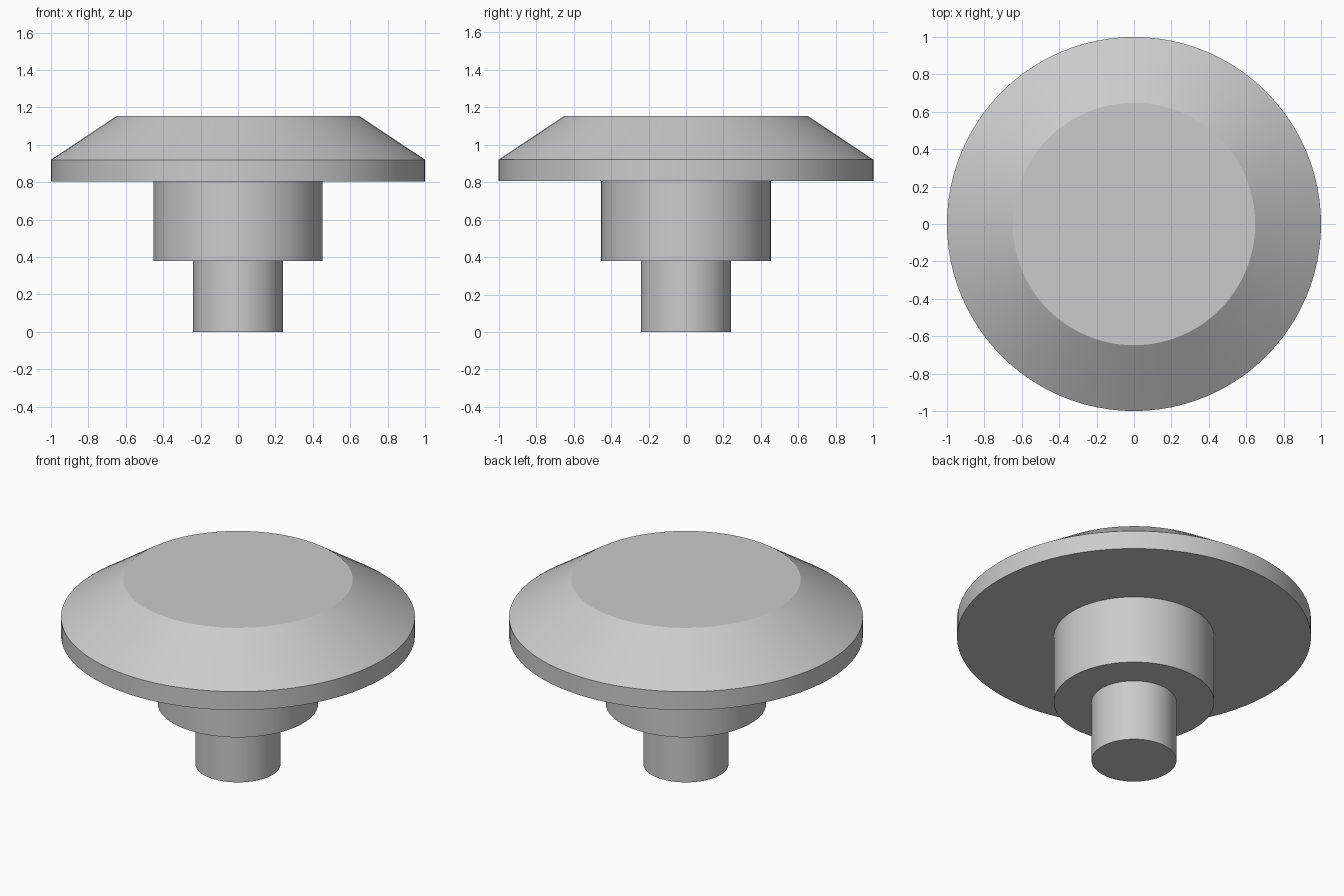
import bpy
import bmesh
import math
from mathutils import Matrix

if "Cube" in bpy.data.objects:
    bpy.data.objects.remove(bpy.data.objects["Cube"], do_unlink=True)

SEGMENTS = 96

# One plain grey for the whole model
grey = bpy.data.materials.new("plain grey")
grey.use_nodes = True
colour = (0.6, 0.6, 0.6, 1.0)
grey.diffuse_color = colour
grey.node_tree.nodes["Principled BSDF"].inputs["Base Color"].default_value = colour


def turned_part(name, profile):
    """Spin a profile of (radius, height) points, running upwards, into a capped solid."""
    bm = bmesh.new()
    rings = []
    for radius, z in profile:
        ring = bmesh.ops.create_circle(
            bm, segments=SEGMENTS, radius=radius, matrix=Matrix.Translation((0, 0, z)))
        rings.append(ring["verts"])
    for low, high in zip(rings, rings[1:]):
        for i in range(SEGMENTS):
            j = (i + 1) % SEGMENTS
            bm.faces.new((low[i], low[j], high[j], high[i]))
    bm.faces.new(rings[0])
    bm.faces.new(rings[-1])
    bmesh.ops.recalc_face_normals(bm, faces=bm.faces)
    mesh = bpy.data.meshes.new(name)
    bm.to_mesh(mesh)
    bm.free()
    mesh.materials.append(grey)
    part = bpy.data.objects.new(name, mesh)
    bpy.context.collection.objects.link(part)
    bpy.ops.object.select_all(action="DESELECT")
    part.select_set(True)
    bpy.context.view_layer.objects.active = part
    bpy.ops.object.shade_smooth_by_angle(angle=math.radians(25))
    return part


# Narrow stem, wider collar and bevelled cap
turned_part("stem", [(0.24, 0), (0.24, 0.38)])
turned_part("collar", [(0.453, 0.38), (0.453, 0.805)])
turned_part("cap", [(1, 0.805), (1, 0.92), (0.648, 1.154)])
